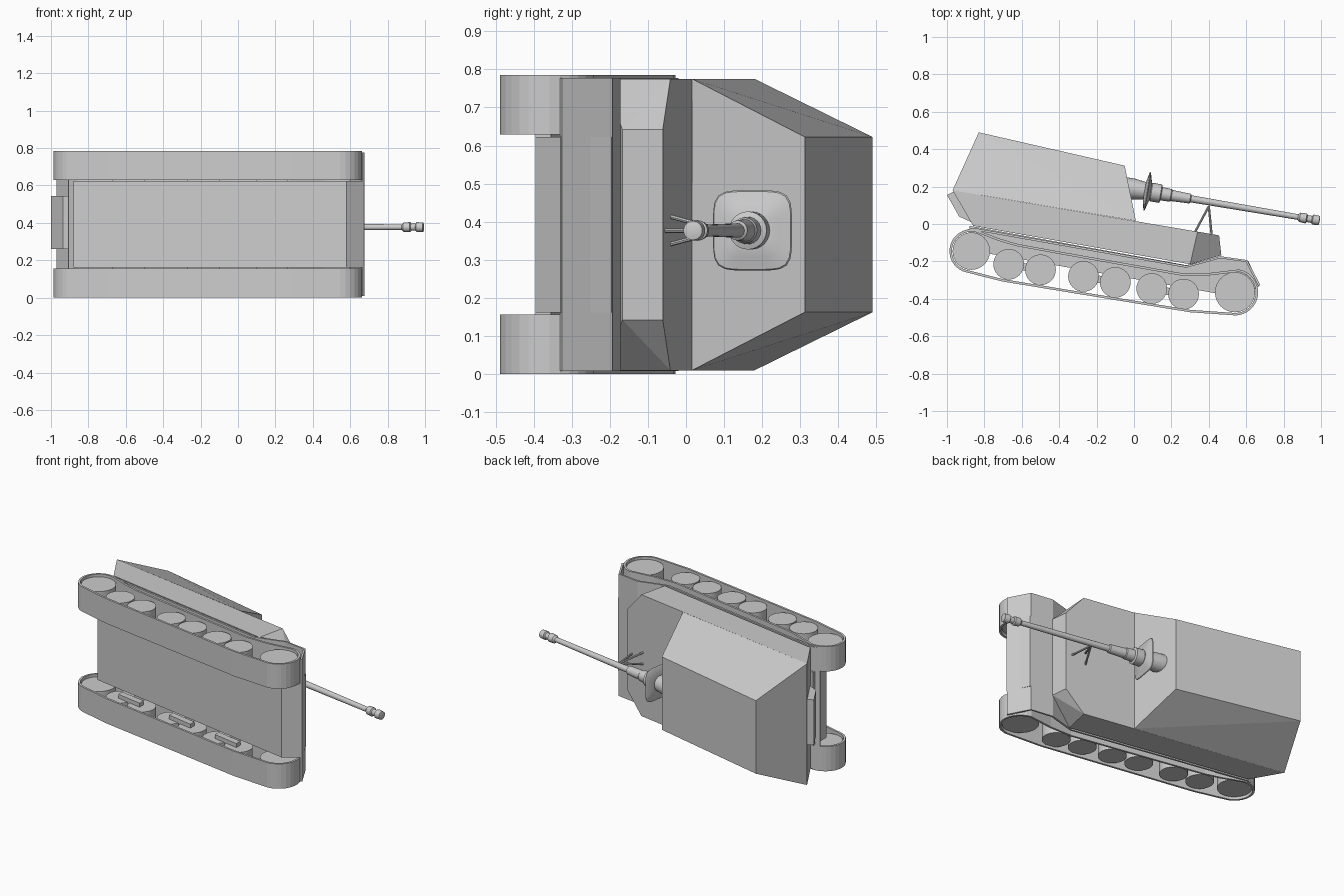
import bpy, bmesh, math
from mathutils import Vector

cube = bpy.data.objects.get("Cube")
if cube:
    bpy.data.objects.remove(cube, do_unlink=True)

grey = bpy.data.materials.new("plain grey")
grey.use_nodes = True
grey.diffuse_color = (0.6, 0.6, 0.6, 1)
grey.node_tree.nodes["Principled BSDF"].inputs["Base Color"].default_value = (0.6, 0.6, 0.6, 1)

MID = 0.3925          # centre plane across the vehicle, which lies on its side
WIDE = 0.3825         # half width of the armour


def finish(name, bm, smooth=False):
    bmesh.ops.recalc_face_normals(bm, faces=bm.faces)
    mesh = bpy.data.meshes.new(name)
    bm.to_mesh(mesh)
    bm.free()
    mesh.materials.append(grey)
    obj = bpy.data.objects.new(name, mesh)
    bpy.context.collection.objects.link(obj)
    if smooth:
        bpy.ops.object.select_all(action='DESELECT')
        obj.select_set(True)
        bpy.context.view_layer.objects.active = obj
        bpy.ops.object.shade_smooth_by_angle(angle=math.radians(35))
    return obj


def block(name, corners):
    """Convex block from (x, y, half width) corners, mirrored about MID."""
    bm = bmesh.new()
    for x, y, half in corners:
        for side in (-1, 1):
            bm.verts.new((x, y, MID + side * half))
    bmesh.ops.convex_hull(bm, input=bm.verts)
    bmesh.ops.dissolve_limit(bm, angle_limit=0.01, verts=bm.verts, edges=bm.edges)
    return finish(name, bm)


def prism(name, outline, z0, z1):
    bm = bmesh.new()
    face = bm.faces.new([bm.verts.new((x, y, z0)) for x, y in outline])
    out = bmesh.ops.extrude_face_region(bm, geom=[face])
    verts = [g for g in out["geom"] if isinstance(g, bmesh.types.BMVert)]
    bmesh.ops.translate(bm, verts=verts, vec=(0, 0, z1 - z0))
    return finish(name, bm)


def band(name, path, thick, z0, z1, closed):
    """Plate of even thickness following a path, thickened to its left."""
    bm = bmesh.new()
    pts = [Vector(p) for p in path]
    n = len(pts)
    rows = []
    for i, p in enumerate(pts):
        before = pts[i - 1] if closed or i > 0 else p
        after = pts[(i + 1) % n] if closed or i < n - 1 else p
        d = (after - before).normalized()
        q = p + Vector((-d.y, d.x)) * thick
        rows.append([bm.verts.new((v.x, v.y, z))
                     for v, z in ((p, z0), (p, z1), (q, z1), (q, z0))])
    for i in range(n if closed else n - 1):
        a, b = rows[i], rows[(i + 1) % n]
        for k in range(4):
            m = (k + 1) % 4
            bm.faces.new((a[k], a[m], b[m], b[k]))
    if not closed:
        bm.faces.new(rows[0])
        bm.faces.new(rows[-1])
    return finish(name, bm)


def lathe(name, start, axis, profile, sides=24, power=2):
    """Turned part along an axis; a power above two makes it squarish."""
    bm = bmesh.new()
    turn = Vector(axis).to_track_quat('Z', 'Y')
    rings = []
    for t, r in profile:
        ring = []
        for i in range(sides):
            a = 2 * math.pi * i / sides
            c, s = math.cos(a), math.sin(a)
            k = r / (abs(c) ** power + abs(s) ** power) ** (1 / power)
            ring.append(bm.verts.new(Vector(start) + turn @ Vector((c * k, s * k, t))))
        rings.append(ring)
    for a, b in zip(rings, rings[1:]):
        for i in range(sides):
            j = (i + 1) % sides
            bm.faces.new((a[i], a[j], b[j], b[i]))
    bm.faces.new(rings[0])
    bm.faces.new(rings[-1])
    return finish(name, bm, True)


def arc(cx, cy, r, a0, a1, n):
    return [(cx + r * math.cos(math.radians(a0 + (a1 - a0) * i / n)),
             cy + r * math.sin(math.radians(a0 + (a1 - a0) * i / n))) for i in range(n + 1)]


# Armoured body: sloped casemate over a wide lower body with a chamfered nose
block("casemate", [(-0.97, 0.18, WIDE), (0.01, 0.016, WIDE),
                   (-0.83, 0.49, 0.23), (-0.05, 0.312, 0.23)])
block("lower_body", [(-0.97, 0.18, WIDE), (-0.86, -0.01, WIDE), (0.30, -0.215, WIDE),
                     (0.34, -0.041, WIDE), (0.455, -0.061, 0.25), (0.467, -0.167, 0.25)])

# Hull between the tracks, and the rear plate
prism("hull", [(-0.88, -0.14), (0.58, -0.395), (0.672, -0.33), (0.61, -0.195),
               (0.46, -0.175), (0.28, -0.22), (-0.88, -0.01)], 0.162, 0.623)
prism("rear_plate", [(-1.0, 0.155), (-0.965, 0.172), (-0.87, 0.01), (-0.935, 0.04)],
      0.26, 0.545)

# Fender plate over both tracks, bent down at the front
band("fender", [(0.675, -0.325), (0.605, -0.193), (0.46, -0.172), (0.28, -0.222),
                (-0.86, -0.02), (-0.91, -0.035)], 0.012, 0.008, 0.777, False)

# Running gear, the same on both sides
REAR, FRONT = (-0.87, -0.145), (0.54, -0.365)
track_path = (arc(*REAR, 0.117, 75, 260, 14) + [(-0.7, -0.308), (0.3, -0.472)]
              + arc(*FRONT, 0.124, 260, 440, 14)
              + [(0.40, -0.262), (0.25, -0.262), (-0.3, -0.165), (-0.62, -0.107), (-0.72, -0.078)])
road_wheels = [(-0.67, -0.215), (-0.5, -0.245), (-0.27, -0.28),
               (-0.1, -0.312), (0.095, -0.345), (0.265, -0.375)]

for side, name in ((-1, "right"), (1, "left")):
    def across(d):
        return MID + side * (MID - d)      # d is the depth in from the outer face

    band("track_" + name, track_path, 0.013, *sorted((across(0), across(0.156))), True)
    wheels = [(p, 0.082) for p in road_wheels] + [(REAR, 0.1), (FRONT, 0.107)]
    for i, ((x, y), r) in enumerate(wheels):
        lathe(f"wheel_{name}_{i + 1}", (x, y, across(0.015)), (0, 0, side),
              [(0, r), (-0.125, r)], 32)
    # Bogie beam joining each pair of wheels
    for i in range(0, 6, 2):
        (ax, ay), (bx, by) = road_wheels[i:i + 2]
        prism(f"bogie_{name}_{i // 2 + 1}",
              [(ax, ay - 0.02), (bx, by - 0.02), (bx, by + 0.02), (ax, ay + 0.02)],
              *sorted((across(0.13), across(0.165))))

# Gun: barrel with sleeve and muzzle brake, and a squarish shield
axis = Vector((1.04, -0.177, 0)).normalized()
base = Vector((-0.05, 0.195, 0.377))
lathe("gun_barrel", base, axis,
      [(0, 0.056), (0.05, 0.056), (0.12, 0.046), (0.14, 0.046), (0.145, 0.05), (0.195, 0.05),
       (0.2, 0.036), (0.25, 0.034), (0.255, 0.03), (0.355, 0.026), (0.36, 0.019),
       (0.94, 0.015), (0.95, 0.025), (0.985, 0.027), (0.99, 0.019), (1.015, 0.019),
       (1.02, 0.027), (1.055, 0.025), (1.058, 0.012)])
lathe("gun_shield", base + axis * 0.122, axis,
      [(-0.014, 0.05), (-0.004, 0.099), (0, 0.105), (0.004, 0.102), (0.012, 0.07), (0.02, 0.045)],
      40, 5)

# Travel lock: three struts meeting under the barrel
apex = Vector((0.40, 0.095, 0.377))
for i, foot in enumerate([(0.325, -0.045, 0.415), (0.325, -0.045, 0.34), (0.415, -0.06, 0.377)]):
    leg = Vector(foot) - apex
    lathe(f"travel_lock_strut_{i + 1}", apex, leg, [(0, 0.006), (leg.length, 0.006)], 8)
